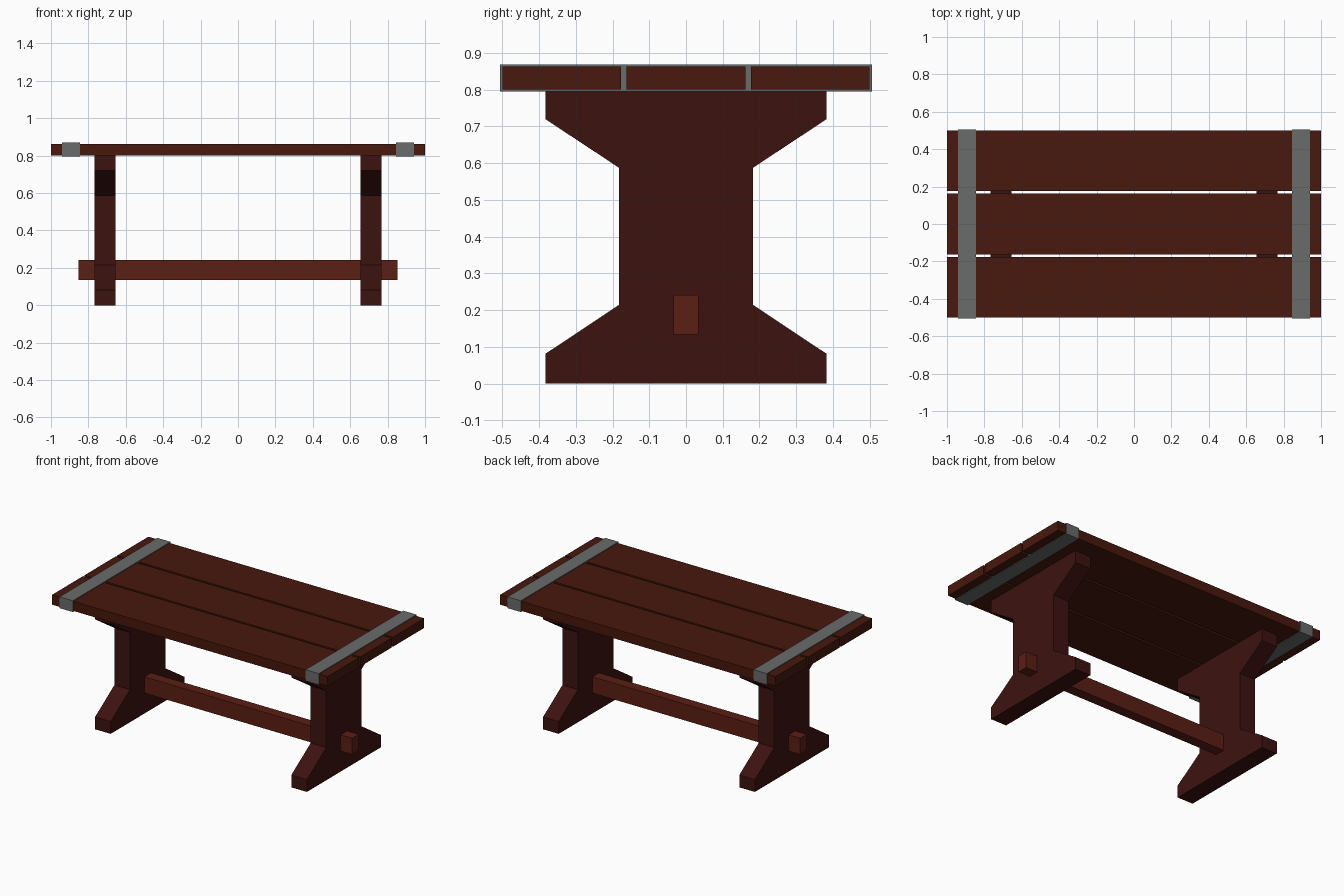
import bpy, bmesh

if "Cube" in bpy.data.objects:
    bpy.data.objects.remove(bpy.data.objects["Cube"])


def material(name, color):
    m = bpy.data.materials.new(name)
    m.diffuse_color = (*color, 1)
    m.use_nodes = True
    m.node_tree.nodes["Principled BSDF"].inputs["Base Color"].default_value = m.diffuse_color
    return m


plank_wood = material("plank_wood", (0.065, 0.009, 0.004))
leg_wood = material("leg_wood", (0.045, 0.006, 0.005))
beam_wood = material("beam_wood", (0.105, 0.013, 0.007))
metal = material("metal", (0.14, 0.15, 0.145))


def prism(name, profile, x0, x1, mat):
    """Extrude a (y, z) outline along x."""
    bm = bmesh.new()
    face = bm.faces.new([bm.verts.new((x0, y, z)) for y, z in profile])
    ext = bmesh.ops.extrude_face_region(bm, geom=[face])
    verts = [g for g in ext["geom"] if isinstance(g, bmesh.types.BMVert)]
    bmesh.ops.translate(bm, verts=verts, vec=(x1 - x0, 0, 0))
    bmesh.ops.recalc_face_normals(bm, faces=bm.faces)
    mesh = bpy.data.meshes.new(name)
    bm.to_mesh(mesh)
    bm.free()
    mesh.materials.append(mat)
    obj = bpy.data.objects.new(name, mesh)
    bpy.context.collection.objects.link(obj)
    return obj


def box(name, x0, x1, y0, y1, z0, z1, mat):
    return prism(name, [(y0, z0), (y1, z0), (y1, z1), (y0, z1)], x0, x1, mat)


# Tabletop: three planks with narrow gaps
for name, y0, y1 in (("front", -0.5, -0.177), ("middle", -0.162, 0.162), ("back", 0.177, 0.5)):
    box(f"{name}_plank", -1, 1, y0, y1, 0.80, 0.863, plank_wood)

# Waisted trestle leg outline, mirrored in y
half = [(0.383, 0), (0.383, 0.081), (0.183, 0.214), (0.183, 0.588), (0.383, 0.72), (0.383, 0.80)]
outline = half + [(-y, z) for y, z in reversed(half)]

# Legs and metal straps at both ends
for side, s in (("left", -1), ("right", 1)):
    prism(f"{side}_leg", outline, s * 0.655, s * 0.768, leg_wood)
    box(f"{side}_strap", s * 0.844, s * 0.94, -0.506, 0.506, 0.795, 0.869, metal)

# Stretcher beam passing through both legs
box("stretcher", -0.852, 0.852, -0.034, 0.034, 0.134, 0.241, beam_wood)
